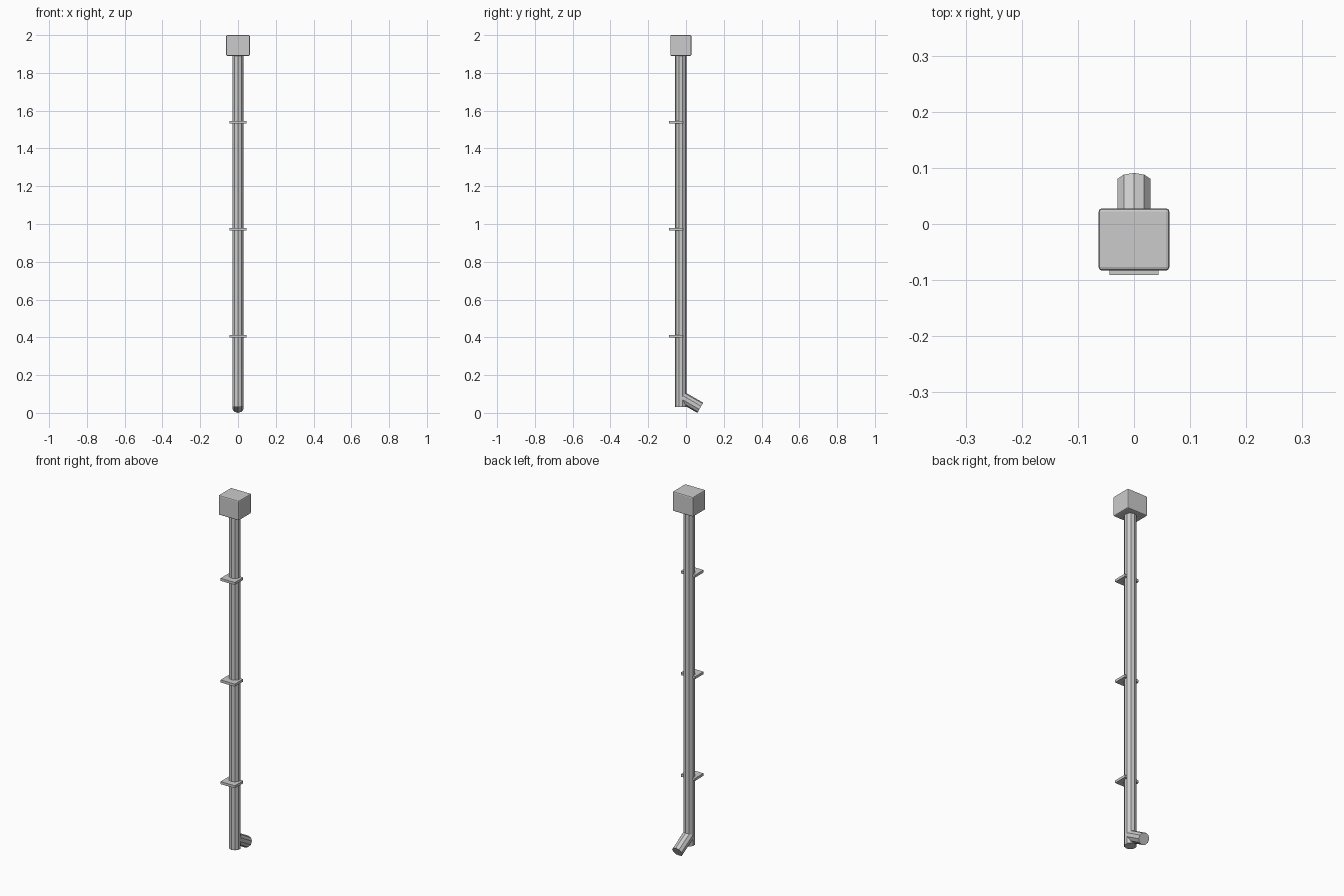
import bpy, bmesh, math
from mathutils import Vector

if "Cube" in bpy.data.objects:
    bpy.data.objects.remove(bpy.data.objects["Cube"])

AXIS_Y = -0.0275   # pipe and hopper share this centre line
R = 0.031          # pipe radius
SIDES = 10


def finish(name, bm):
    bmesh.ops.recalc_face_normals(bm, faces=bm.faces)
    mesh = bpy.data.meshes.new(name)
    bm.to_mesh(mesh)
    bm.free()
    obj = bpy.data.objects.new(name, mesh)
    bpy.context.collection.objects.link(obj)
    return obj


def box(name, lo, hi):
    bm = bmesh.new()
    bmesh.ops.create_cube(bm, size=1)
    lo, hi = Vector(lo), Vector(hi)
    bmesh.ops.scale(bm, vec=hi - lo, verts=bm.verts)
    bmesh.ops.translate(bm, vec=(lo + hi) / 2, verts=bm.verts)
    return finish(name, bm)


def tube(name, start, end):
    # ten-sided closed tube running in the YZ plane, one corner facing the plane
    start, end = Vector(start), Vector(end)
    side = Vector((1, 0, 0))
    up = (end - start).normalized().cross(side)
    bm = bmesh.new()
    rings = []
    for centre in (start, end):
        ring = []
        for i in range(SIDES):
            a = 2 * math.pi * i / SIDES
            ring.append(bm.verts.new(centre + R * (math.sin(a) * side + math.cos(a) * up)))
        bm.faces.new(ring)
        rings.append(ring)
    for i in range(SIDES):
        j = (i + 1) % SIDES
        bm.faces.new((rings[0][i], rings[0][j], rings[1][j], rings[1][i]))
    return finish(name, bm)


# Rainwater hopper at the top, with softened edges
hopper = box("hopper_head", (-0.063, -0.083, 1.89), (0.063, 0.028, 2.0))
bevel = hopper.modifiers.new("soft_edges", 'BEVEL')
bevel.width = 0.006
bevel.segments = 2

# Vertical downpipe
tube("downpipe", (0, AXIS_Y, 0.032), (0, AXIS_Y, 1.90))

# Outlet spout, angled 30 degrees below horizontal
tip = Vector((0, 0.0755, 0.027))
direction = Vector((0, math.cos(math.radians(30)), -math.sin(math.radians(30))))
tube("outlet_spout", tip - direction * 0.11, tip)

# Wall brackets
for i in range(3):
    z = 0.406 + i * 0.566
    box(f"wall_bracket_{i + 1}", (-0.044, -0.091, z - 0.007), (0.044, -0.017, z + 0.007))
